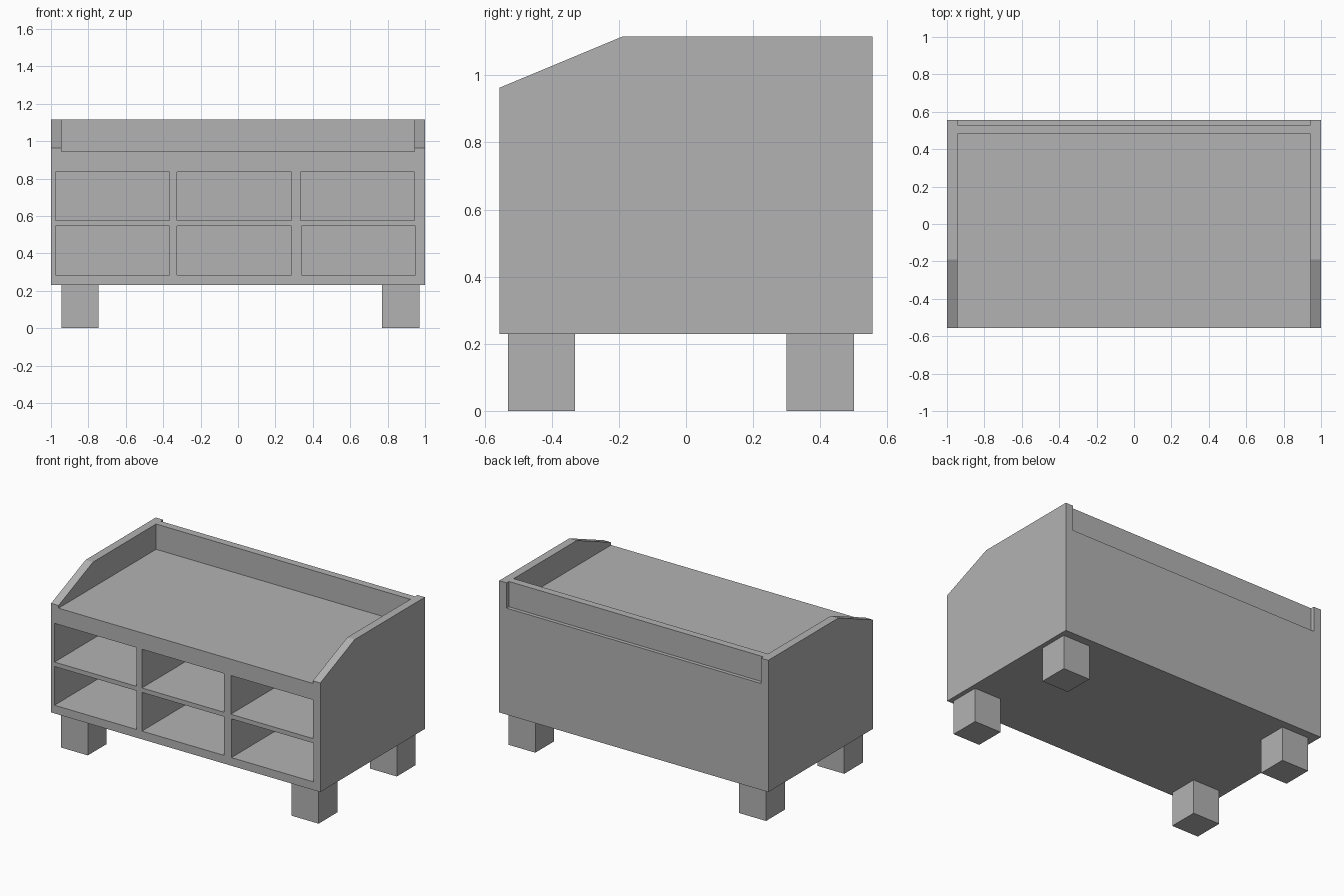
import bpy
import bmesh

cube = bpy.data.objects.get("Cube")
if cube:
    bpy.data.objects.remove(cube, do_unlink=True)

# Single plain grey material
grey = bpy.data.materials.new("plain_grey")
grey.use_nodes = True
colour = (0.45, 0.45, 0.45, 1)
grey.diffuse_color = colour
grey.node_tree.nodes["Principled BSDF"].inputs["Base Color"].default_value = colour


def add_box(bm, xs, ys, zs):
    verts = bmesh.ops.create_cube(bm, size=1)["verts"]
    for v in verts:
        v.co = [r[0] if c < 0 else r[1] for c, r in zip(v.co, (xs, ys, zs))]


def make_object(name, bm):
    bmesh.ops.recalc_face_normals(bm, faces=bm.faces)
    mesh = bpy.data.meshes.new(name)
    bm.to_mesh(mesh)
    bm.free()
    mesh.materials.append(grey)
    obj = bpy.data.objects.new(name, mesh)
    bpy.context.scene.collection.objects.link(obj)
    return obj


FRONT, BACK = -0.555, 0.555
BASE, DECK, TOP = 0.23, 0.945, 1.115
INNER = 0.945

# Cabinet: side profile with a sloped front corner, extruded across the width
bm = bmesh.new()
profile = [(FRONT, BASE), (BACK, BASE), (BACK, TOP), (-0.19, TOP), (FRONT, 0.963)]
face = bm.faces.new([bm.verts.new((-1, y, z)) for y, z in profile])
extruded = bmesh.ops.extrude_face_region(bm, geom=[face])["geom"]
for v in extruded:
    if isinstance(v, bmesh.types.BMVert):
        v.co.x = 1
cabinet = make_object("cabinet", bm)

# Cutters: open tray on top, shallow recess behind the back rail, six cubbies
bm = bmesh.new()
add_box(bm, (-INNER, INNER), (FRONT - 0.1, 0.48), (DECK, TOP + 0.1))
add_box(bm, (-INNER, INNER), (0.53, BACK + 0.1), (DECK, TOP + 0.1))
for bottom, shift in ((0.285, 0.005), (0.575, 0)):
    for left in (-0.975, -0.325, 0.335 + shift):
        add_box(bm, (left, left + 0.61), (FRONT - 0.1, 0.5), (bottom, bottom + 0.26))
cutter = make_object("cutter", bm)
cutter.hide_render = True

cut = cabinet.modifiers.new("openings", "BOOLEAN")
cut.operation = "DIFFERENCE"
cut.solver = "EXACT"
cut.object = cutter
bpy.context.view_layer.objects.active = cabinet
bpy.ops.object.modifier_apply(modifier=cut.name)
bpy.data.objects.remove(cutter, do_unlink=True)

# Four square legs
for side, x in (("right", -0.945), ("left", 0.77)):
    for end, y in (("front", -0.53), ("back", 0.3)):
        bm = bmesh.new()
        add_box(bm, (x, x + 0.2), (y, y + 0.2), (0, BASE))
        make_object(f"{end}_{side}_leg", bm)
